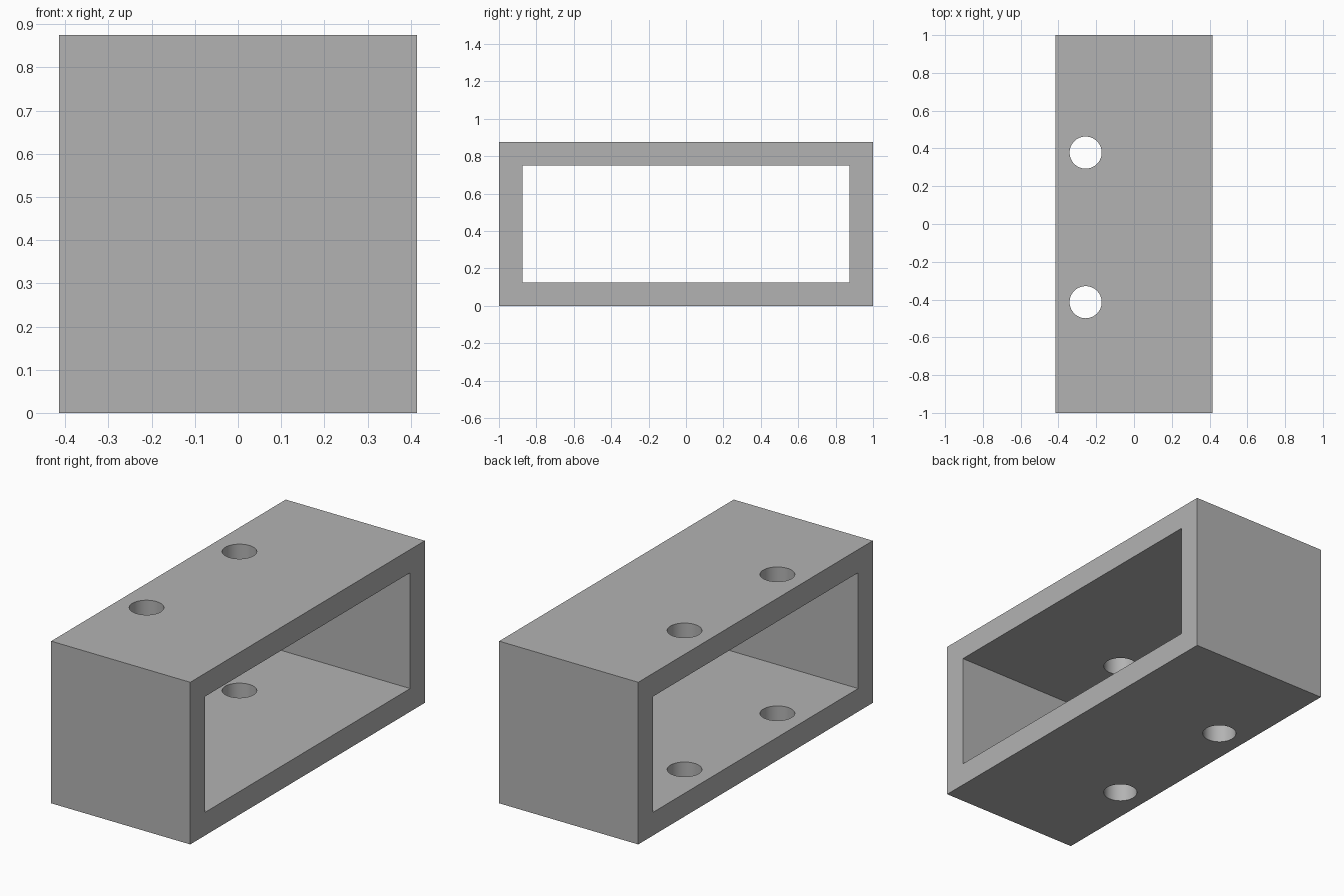
import bpy

if "Cube" in bpy.data.objects:
    bpy.data.objects.remove(bpy.data.objects["Cube"], do_unlink=True)

WIDTH, LENGTH, HEIGHT, WALL = 0.83, 2.0, 0.875, 0.125
HOLE_X, HOLE_RADIUS = -0.256, 0.085

grey = bpy.data.materials.new("plain grey")
grey.use_nodes = True
colour = (0.45, 0.45, 0.45, 1)
grey.diffuse_color = colour
grey.node_tree.nodes["Principled BSDF"].inputs["Base Color"].default_value = colour


def box(name, size):
    bpy.ops.mesh.primitive_cube_add(size=1, location=(0, 0, HEIGHT / 2))
    ob = bpy.context.object
    ob.name = name
    ob.scale = size
    bpy.ops.object.transform_apply(location=False, rotation=False, scale=True)
    ob.data.materials.append(grey)
    return ob


def cut(target, cutter):
    """Subtract the cutter from the target, then discard it."""
    cutter.hide_render = True
    mod = target.modifiers.new("cut", "BOOLEAN")
    mod.operation = "DIFFERENCE"
    mod.solver = "EXACT"
    mod.object = cutter
    bpy.context.view_layer.objects.active = target
    bpy.ops.object.modifier_apply(modifier=mod.name)
    bpy.data.objects.remove(cutter, do_unlink=True)


# Rectangular tube, open at both sides
tube = box("rectangular_tube", (WIDTH, LENGTH, HEIGHT))
cut(tube, box("opening_cutter", (WIDTH * 2, LENGTH - 2 * WALL, HEIGHT - 2 * WALL)))

# Two round holes through the top and bottom walls
for y in (-0.414, 0.378):
    bpy.ops.mesh.primitive_cylinder_add(vertices=64, radius=HOLE_RADIUS, depth=HEIGHT * 2,
                                        location=(HOLE_X, y, HEIGHT / 2))
    hole = bpy.context.object
    hole.name = "hole_cutter"
    hole.data.materials.append(grey)
    cut(tube, hole)

# Smooth hole walls, crisp box edges
bpy.ops.object.select_all(action="DESELECT")
tube.select_set(True)
bpy.context.view_layer.objects.active = tube
bpy.ops.object.shade_smooth_by_angle()
